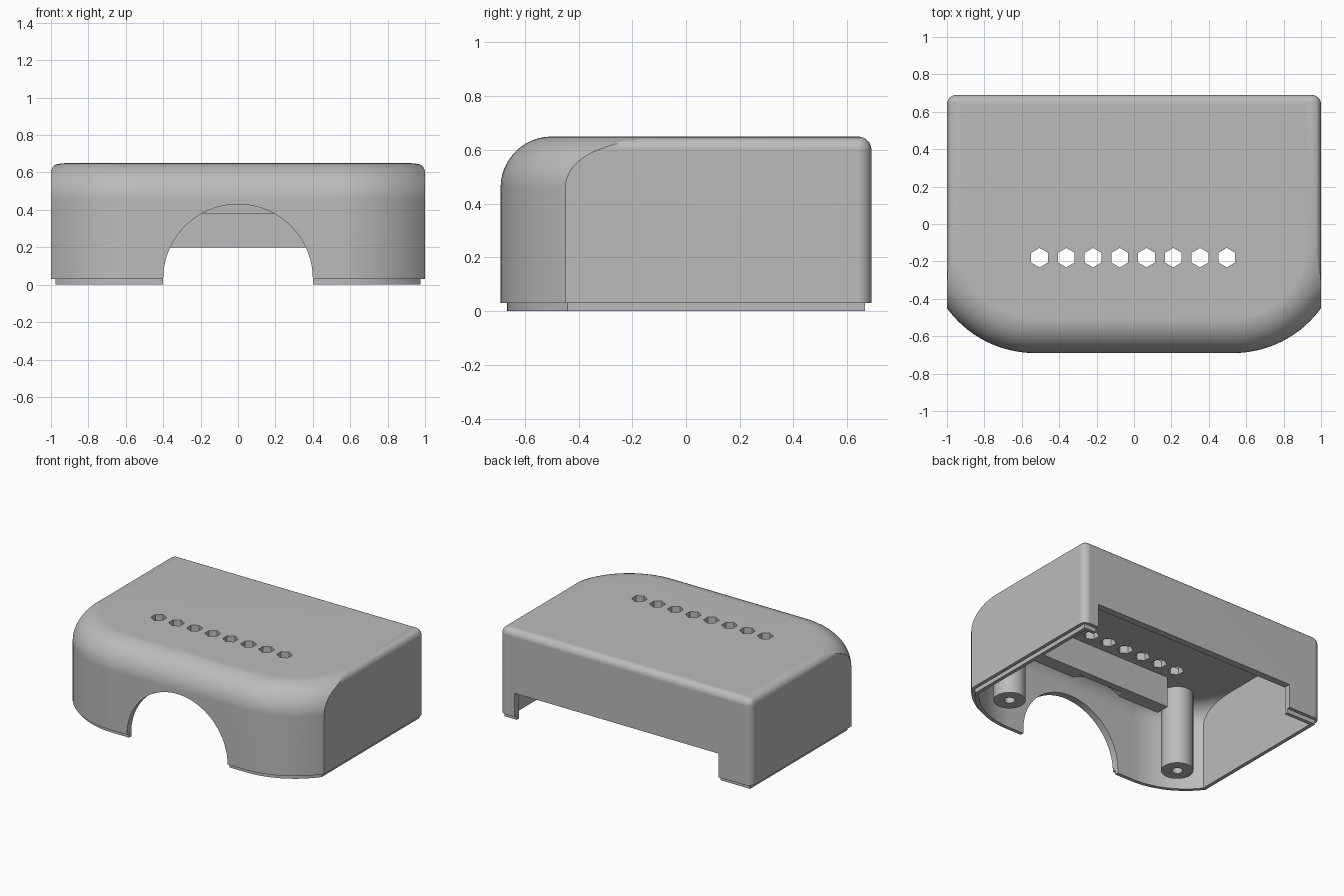
import bpy, bmesh
from math import sin, cos, pi, sqrt

cube = bpy.data.objects.get("Cube")
if cube:
    bpy.data.objects.remove(cube, do_unlink=True)

grey = bpy.data.materials.new("plain grey")
grey.use_nodes = True
grey.diffuse_color = (0.5, 0.5, 0.5, 1)
grey.node_tree.nodes["Principled BSDF"].inputs["Base Color"].default_value = (0.5, 0.5, 0.5, 1)

WALL, STEP, RIM = 0.05, 0.024, 0.03
TOP, HALF_X, HALF_Y = 0.65, 1.0, 0.69
ARC_X, ARC_Y, ARC_R = 0.53, -0.11, 0.58


def finish(bm, name):
    bmesh.ops.recalc_face_normals(bm, faces=bm.faces)
    mesh = bpy.data.meshes.new(name)
    bm.to_mesh(mesh)
    bm.free()
    mesh.materials.append(grey)
    obj = bpy.data.objects.new(name, mesh)
    bpy.context.collection.objects.link(obj)
    return obj


def loft(rings, name):
    """Closed solid through matching rings of points."""
    bm = bmesh.new()
    loops = [[bm.verts.new(p) for p in ring] for ring in rings]
    n = len(loops[0])
    for a, b in zip(loops, loops[1:]):
        for i in range(n):
            j = (i + 1) % n
            bm.faces.new((a[i], a[j], b[j], b[i]))
    bm.faces.new(loops[0])
    bm.faces.new(loops[-1])
    return finish(bm, name)


def box(name, x, y, z):
    return loft([[(x[0], y[0], h), (x[1], y[0], h), (x[1], y[1], h), (x[0], y[1], h)]
                 for h in z], name)


def prism(name, x, y, radius, z, sides, turn=0.0):
    ring = [(x + radius * cos(turn + 2 * pi * i / sides),
             y + radius * sin(turn + 2 * pi * i / sides)) for i in range(sides)]
    return loft([[(px, py, h) for px, py in ring] for h in z], name)


def activate(obj):
    bpy.ops.object.select_all(action='DESELECT')
    obj.select_set(True)
    bpy.context.view_layer.objects.active = obj


def combine(obj, other, operation):
    activate(obj)
    mod = obj.modifiers.new("combine", 'BOOLEAN')
    mod.operation, mod.solver, mod.object = operation, 'EXACT', other
    bpy.ops.object.modifier_apply(modifier=mod.name)
    bpy.data.objects.remove(other, do_unlink=True)


def smooth(obj):
    activate(obj)
    bpy.ops.object.shade_smooth_by_angle(angle=pi / 6)
    mod = obj.modifiers.new("even shading", 'WEIGHTED_NORMAL')
    mod.keep_sharp = True


def outline(inset, z, steps=24):
    """Plan with two broad front corners, running past the back."""
    r = ARC_R - inset
    right = [(ARC_X + r * sin(pi / 2 * i / steps), ARC_Y - r * cos(pi / 2 * i / steps))
             for i in range(steps + 1)]
    right.append((ARC_X + r, 1.5))
    left = [(-x, y) for x, y in reversed(right)]
    return [(x, y, z) for x, y in right + left]


def body(name, inset, bottom, top, fillet, edge=0.0, steps=12):
    """Front-rounded form trimmed by a box with softened side and back edges."""
    rings = [outline(inset, -0.3)]
    for i in range(steps + 1):
        a = pi / 2 * i / steps
        rings.append(outline(inset + fillet * (1 - cos(a)),
                             top if i == steps else top - fillet + fillet * sin(a)))
    dome = loft(rings, name)
    hx, hy = HALF_X - inset, HALF_Y - inset
    trim = box("trim", (-hx, hx), (-1.5, hy), (bottom, top))
    if edge:
        bm = bmesh.new()
        bm.from_mesh(trim.data)
        picked = []
        for e in bm.edges:
            mid = (e.verts[0].co + e.verts[1].co) / 2
            on_side = abs(mid.x) > hx - 0.01
            on_back = mid.y > hy - 0.01
            on_top = mid.z > top - 0.01
            if on_side + on_back + on_top == 2 and not mid.z < bottom + 0.01:
                if mid.y > -1.4:
                    picked.append(e)
        bmesh.ops.bevel(bm, geom=picked, offset=edge, segments=8, profile=0.5,
                        affect='EDGES', clamp_overlap=True)
        bm.to_mesh(trim.data)
        bm.free()
    combine(dome, trim, 'INTERSECT')
    return dome


def arch(name, y0, y1):
    """Round-topped opening seen from the front."""
    pts = [(0.4 * cos(pi * i / 48), RIM + 0.4 * sin(pi * i / 48)) for i in range(49)]
    pts = [(0.4, -0.2)] + pts + [(-0.4, -0.2)]
    return loft([[(x, y, z) for x, z in pts] for y in (y0, y1)], name)


# Outer shell with stepped bottom rim, hollowed out
shell = body("shell", 0.0, RIM, TOP, 0.19, edge=0.05)
combine(shell, body("rim", STEP, 0.0, 0.2, 0.05), 'UNION')
combine(shell, body("cavity", WALL, -0.1, TOP - WALL, 0.14), 'DIFFERENCE')

# Front arch and wide back slot
combine(shell, arch("arch_cut", -1.0, -0.5), 'DIFFERENCE')
combine(shell, box("slot_cut", (-0.74, 0.88), (0.5, 0.9), (-0.1, 0.2)), 'DIFFERENCE')

# Row of six-sided holes in the roof
for i in range(8):
    hole = prism("hole_cut", -0.505 + 0.143 * i, -0.18, 0.052, (0.5, 0.8), 6, pi / 6)
    combine(shell, hole, 'DIFFERENCE')
smooth(shell)

# Crossbar under the roof, relieved behind the arch
crossbar = box("crossbar", (-0.52, 0.52), (-0.38, -0.28), (0.38, 0.62))
combine(crossbar, arch("bar_cut", -0.6, -0.33), 'DIFFERENCE')
smooth(crossbar)

# Screw posts
for side, label in ((1, "left"), (-1, "right")):
    post = prism(label + "_screw_post", side * 0.71, -0.41, 0.105, (RIM, 0.62), 32)
    bore = prism("bore_cut", side * 0.71, -0.41, 0.035, (-0.1, 0.5), 20)
    combine(post, bore, 'DIFFERENCE')
    smooth(post)
